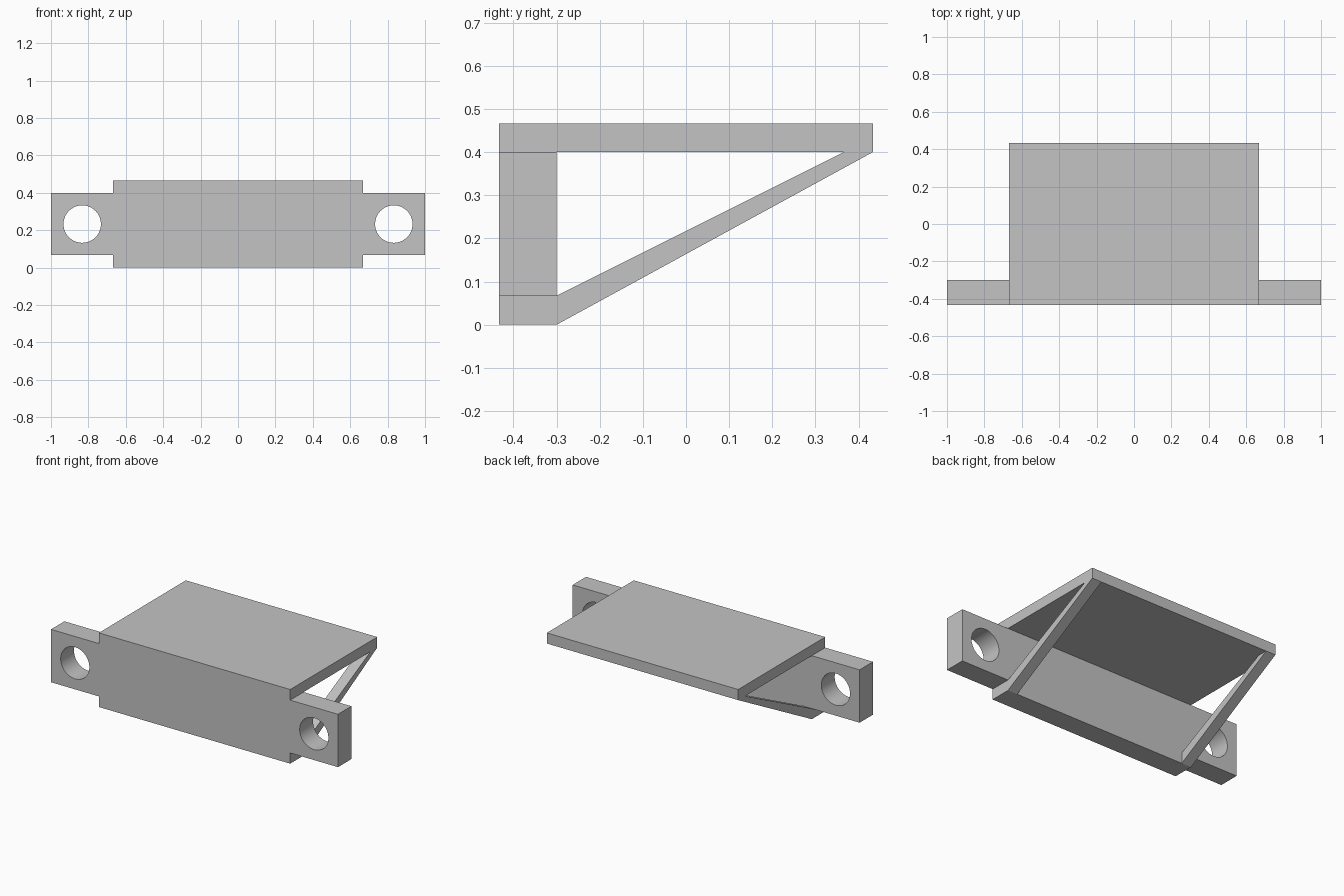
import bpy, bmesh, math
from mathutils import Vector

cube = bpy.data.objects.get("Cube")
if cube:
    bpy.data.objects.remove(cube, do_unlink=True)

grey = bpy.data.materials.new("light grey")
grey.use_nodes = True
color = (0.55, 0.55, 0.55, 1)
grey.diffuse_color = color
grey.node_tree.nodes["Principled BSDF"].inputs["Base Color"].default_value = color

WIDTH = 0.667      # half width of the shelf
FRONT, BACK = -0.433, 0.433
WALL_BACK = -0.3
SHELF_BOTTOM, TOP = 0.4, 0.467
BRACE = 0.067


def extrude_loops(name, loops, axis, start, end):
    """Fill closed outlines (inner ones become holes) and extrude along x or y."""
    bm = bmesh.new()
    for loop in loops:
        verts = [bm.verts.new((start, a, b) if axis == "x" else (a, start, b)) for a, b in loop]
        for i, v in enumerate(verts):
            bm.edges.new((v, verts[(i + 1) % len(verts)]))
    bmesh.ops.triangle_fill(bm, edges=bm.edges[:], use_beauty=True)
    result = bmesh.ops.extrude_face_region(bm, geom=bm.faces[:], use_keep_orig=True)
    moved = [g for g in result["geom"] if isinstance(g, bmesh.types.BMVert)]
    step = end - start
    bmesh.ops.translate(bm, verts=moved, vec=Vector((step, 0, 0) if axis == "x" else (0, step, 0)))
    bmesh.ops.recalc_face_normals(bm, faces=bm.faces[:])
    mesh = bpy.data.meshes.new(name)
    bm.to_mesh(mesh)
    bm.free()
    mesh.materials.append(grey)
    obj = bpy.data.objects.new(name, mesh)
    bpy.context.collection.objects.link(obj)
    bpy.ops.object.select_all(action="DESELECT")
    obj.select_set(True)
    bpy.context.view_layer.objects.active = obj
    bpy.ops.object.shade_smooth_by_angle(angle=math.radians(30))


# Front wall and shelf in one L-shaped profile
body = [(FRONT, 0), (WALL_BACK, 0), (WALL_BACK, SHELF_BOTTOM),
        (BACK, SHELF_BOTTOM), (BACK, TOP), (FRONT, TOP)]
extrude_loops("wall_and_shelf", [body], "x", -WIDTH, WIDTH)

brace = [(WALL_BACK, 0), (BACK, SHELF_BOTTOM), (BACK - BRACE, SHELF_BOTTOM), (WALL_BACK, BRACE)]
for side, label in ((1, "left"), (-1, "right")):
    # Diagonal brace under the shelf edge
    extrude_loops(label + "_brace", [brace], "x", side * (WIDTH - BRACE), side * WIDTH)

    # Mounting ear with a round screw hole
    plate = [(side * x, z) for x, z in ((WIDTH, 0.067), (1, 0.067), (1, 0.4), (WIDTH, 0.4))]
    angles = [math.tau * i / 64 for i in range(64)]
    hole = [(side * 0.833 + 0.1 * math.cos(a), 0.233 + 0.1 * math.sin(a)) for a in angles]
    extrude_loops(label + "_mounting_ear", [plate, hole], "y", FRONT, WALL_BACK)
